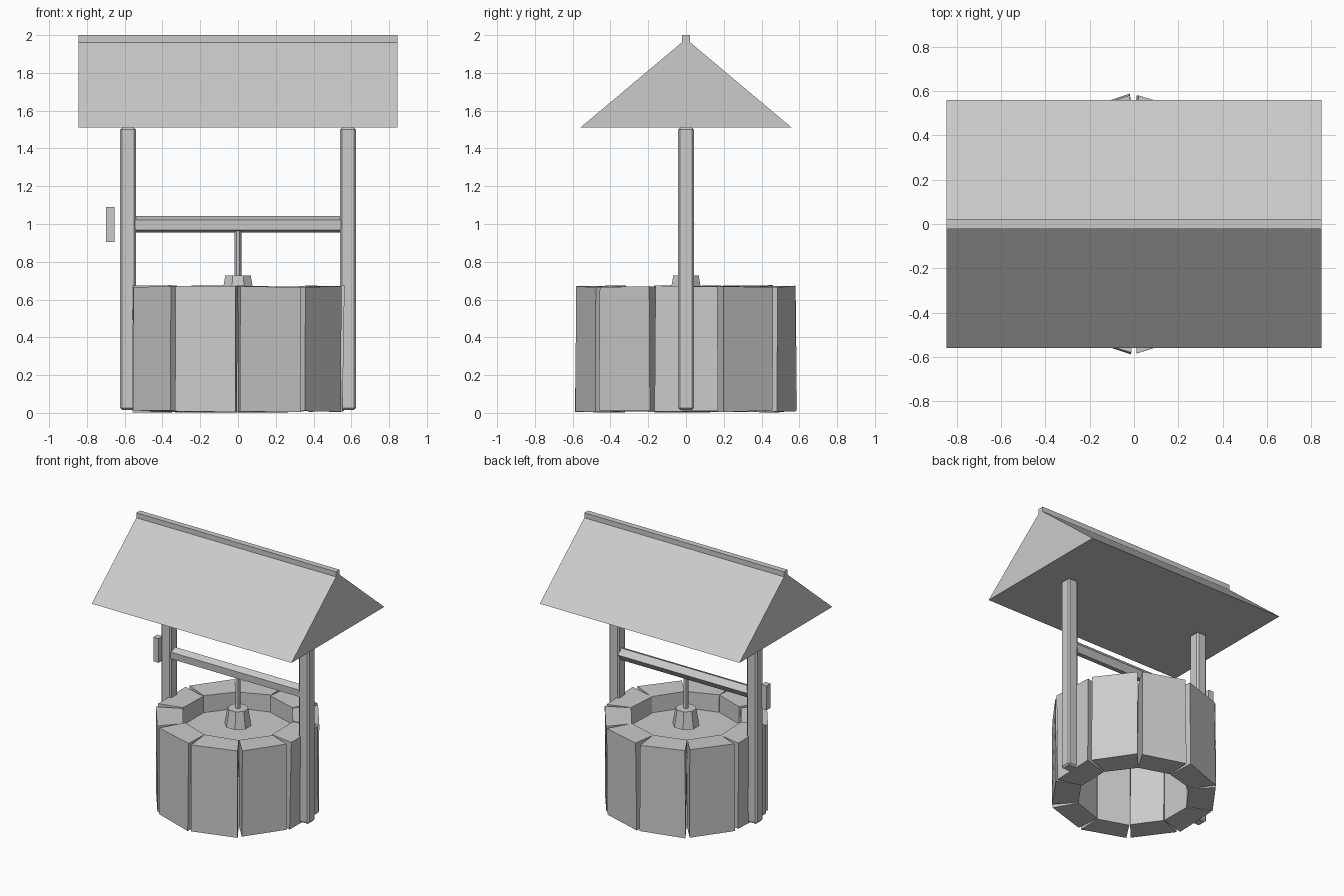
import bpy, bmesh, math, random
from mathutils import Vector

random.seed(4)
old = bpy.data.objects.get("Cube")
if old:
    bpy.data.objects.remove(old)

# One plain grey for everything
grey = bpy.data.materials.new("plain grey")
grey.use_nodes = True
colour = (0.6, 0.6, 0.6, 1)
grey.diffuse_color = colour
grey.node_tree.nodes["Principled BSDF"].inputs["Base Color"].default_value = colour


def finish(name, bm):
    bmesh.ops.recalc_face_normals(bm, faces=bm.faces)
    mesh = bpy.data.meshes.new(name)
    bm.to_mesh(mesh)
    bm.free()
    mesh.materials.append(grey)
    obj = bpy.data.objects.new(name, mesh)
    bpy.context.scene.collection.objects.link(obj)
    return obj


def loft(bm, lower, upper):
    """Closed solid between two matching outlines."""
    a = [bm.verts.new(p) for p in lower]
    b = [bm.verts.new(p) for p in upper]
    n = len(a)
    bm.faces.new(a)
    bm.faces.new(b)
    for i in range(n):
        j = (i + 1) % n
        bm.faces.new((a[i], a[j], b[j], b[i]))


def ring(radius, z, sides, turn=0):
    return [(radius * math.cos(math.tau * i / sides + turn),
             radius * math.sin(math.tau * i / sides + turn), z) for i in range(sides)]


def cone(name, r1, r2, z1, z2, sides, turn=0):
    bm = bmesh.new()
    loft(bm, ring(r1, z1, sides, turn), ring(r2, z2, sides, turn))
    return finish(name, bm)


def bar(name, outline, x):
    """Extrude a (y, z) outline along x between -x and x."""
    bm = bmesh.new()
    loft(bm, [(-x, *p) for p in outline], [(x, *p) for p in outline])
    return finish(name, bm)


def box(name, centre, size, bevel=0):
    bm = bmesh.new()
    bmesh.ops.create_cube(bm, size=1)
    for v in bm.verts:
        v.co = Vector(c + s * k for c, s, k in zip(centre, size, v.co))
    if bevel:
        bmesh.ops.bevel(bm, geom=bm.edges[:], offset=bevel, segments=1, affect='EDGES')
    return finish(name, bm)


# Ring of wedge stones, open joints outside and closed joints inside
STONES = 10
bm = bmesh.new()
for i in range(STONES):
    mid = math.tau * i / STONES
    levels = []
    for z in (0.008, 0.67):
        outline = []
        for r, half in ((0.395, -17.8), (0.583, -16.4), (0.583, 16.4), (0.395, 17.8)):
            a = mid + math.radians(half + random.uniform(-0.5, 0.5))
            rr = r + random.uniform(-0.006, 0.006)
            outline.append((rr * math.cos(a), rr * math.sin(a), z + random.uniform(-0.006, 0.006)))
        levels.append(outline)
    loft(bm, *levels)
finish("stone_wall", bm)

# Water surface inside the wall
cone("water", 0.405, 0.405, 0.53, 0.54, STONES, math.pi / STONES)

# Upright posts
for side, x in (("left", 0.582), ("right", -0.582)):
    box(side + "_post", (x, 0, 0.763), (0.086, 0.086, 1.496), 0.012)

# Five-sided winding beam, rope and bucket
angles = [math.radians(216 + 4 + 72 * i) for i in range(5)]
bar("winding_beam", [(0.046 * math.cos(a), 0.998 + 0.046 * math.sin(a)) for a in angles], 0.545)
cone("rope", 0.018, 0.018, 0.72, 0.965, 6)
cone("bucket", 0.096, 0.073, 0.6, 0.727, 8, math.pi / 8)

# Crank handle
box("crank_handle", (-0.677, 0, 0.997), (0.044, 0.05, 0.185))

# Solid gable roof with ridge cap
bar("roof", [(-0.56, 1.51), (0.56, 1.51), (0, 1.98)], 0.845)
box("ridge_cap", (0, 0, 1.975), (1.69, 0.044, 0.05))
